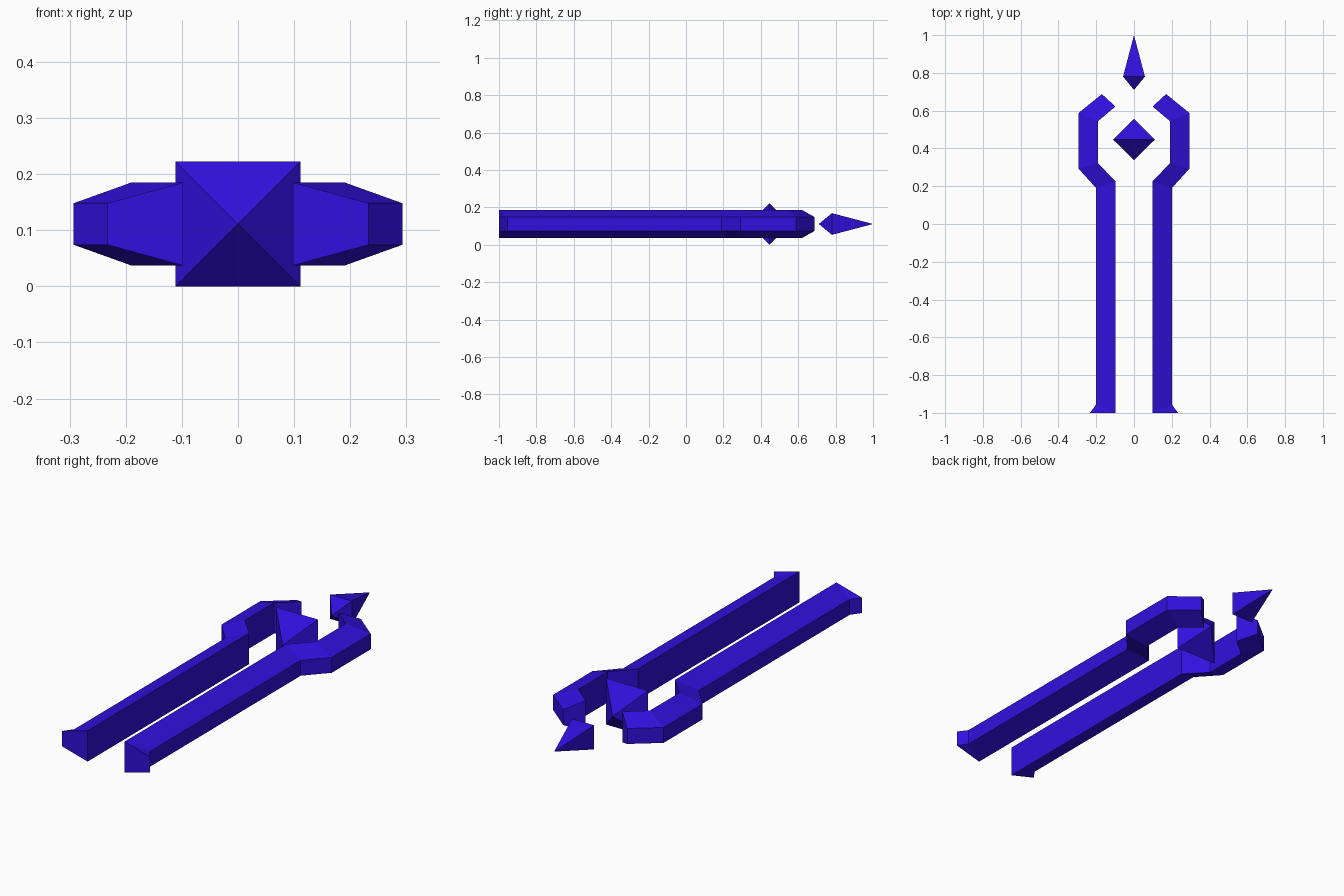
import bpy
import bmesh

cube = bpy.data.objects.get("Cube")
if cube:
    bpy.data.objects.remove(cube, do_unlink=True)

# Single flat colour
violet = bpy.data.materials.new("violet blue")
violet.use_nodes = True
COLOUR = (0.03, 0.005, 0.72, 1.0)
violet.diffuse_color = COLOUR
violet.node_tree.nodes["Principled BSDF"].inputs["Base Color"].default_value = COLOUR

MID_Z = 0.111       # height of the symmetry plane
INNER_HALF = 0.074  # half height of a prong along its inner edge
OUTER_HALF = 0.037  # half height of a prong along its outer edge


def finish(bm, name):
    """Turn a bmesh into a flat-shaded object."""
    bmesh.ops.recalc_face_normals(bm, faces=bm.faces)
    mesh = bpy.data.meshes.new(name)
    bm.to_mesh(mesh)
    bm.free()
    mesh.materials.append(violet)
    obj = bpy.data.objects.new(name, mesh)
    bpy.context.collection.objects.link(obj)
    return obj


def prong(name, side):
    """Bent bar, tall on its inner edge and tapering to a low outer edge."""
    inner = [(0.098, -1.0), (0.098, 0.225), (0.19, 0.322), (0.19, 0.545), (0.098, 0.622)]
    outer = [(0.2, -0.955), (0.2, 0.19), (0.293, 0.292), (0.293, 0.588), (0.17, 0.688)]
    flare = (0.233, -1.0)
    # the first outer point is the notch, where the flared foot begins
    bm = bmesh.new()

    def column(point, half):
        x, y = point
        return [bm.verts.new((side * x, y, MID_Z + s * half)) for s in (-1, 1)]

    ins = [column(p, INNER_HALF) for p in inner]
    outs = [column(p, OUTER_HALF) for p in outer]
    foot = column(flare, OUTER_HALF)

    def wall(a, b):
        bm.faces.new((a[0], b[0], b[1], a[1]))

    # inner and outer walls, with sloping top and bottom
    for i in range(len(ins) - 1):
        wall(ins[i], ins[i + 1])
        wall(outs[i], outs[i + 1])
        for k in (0, 1):
            bm.faces.new((ins[i][k], outs[i][k], outs[i + 1][k], ins[i + 1][k]))

    # flared foot and both end caps
    wall(ins[0], foot)
    wall(foot, outs[0])
    wall(ins[-1], outs[-1])
    for k in (0, 1):
        bm.faces.new((ins[0][k], foot[k], outs[0][k]))
    return finish(bm, name)


def bipyramid(name, half, y_front, y_mid, y_back):
    """Square cross-section at y_mid, pointed at both ends along y."""
    bm = bmesh.new()
    ring = [bm.verts.new((sx * half, y_mid, MID_Z + sz * half))
            for sx, sz in ((-1, -1), (1, -1), (1, 1), (-1, 1))]
    for y in (y_front, y_back):
        tip = bm.verts.new((0, y, MID_Z))
        for i in range(4):
            bm.faces.new((ring[i], ring[(i + 1) % 4], tip))
    return finish(bm, name)


# Two mirrored prongs
prong("left_prong", 1)
prong("right_prong", -1)

# Floating crystal and spear tip
bipyramid("center_crystal", 0.111, 0.338, 0.447, 0.556)
bipyramid("spear_tip", 0.058, 0.71, 0.78, 1.0)
